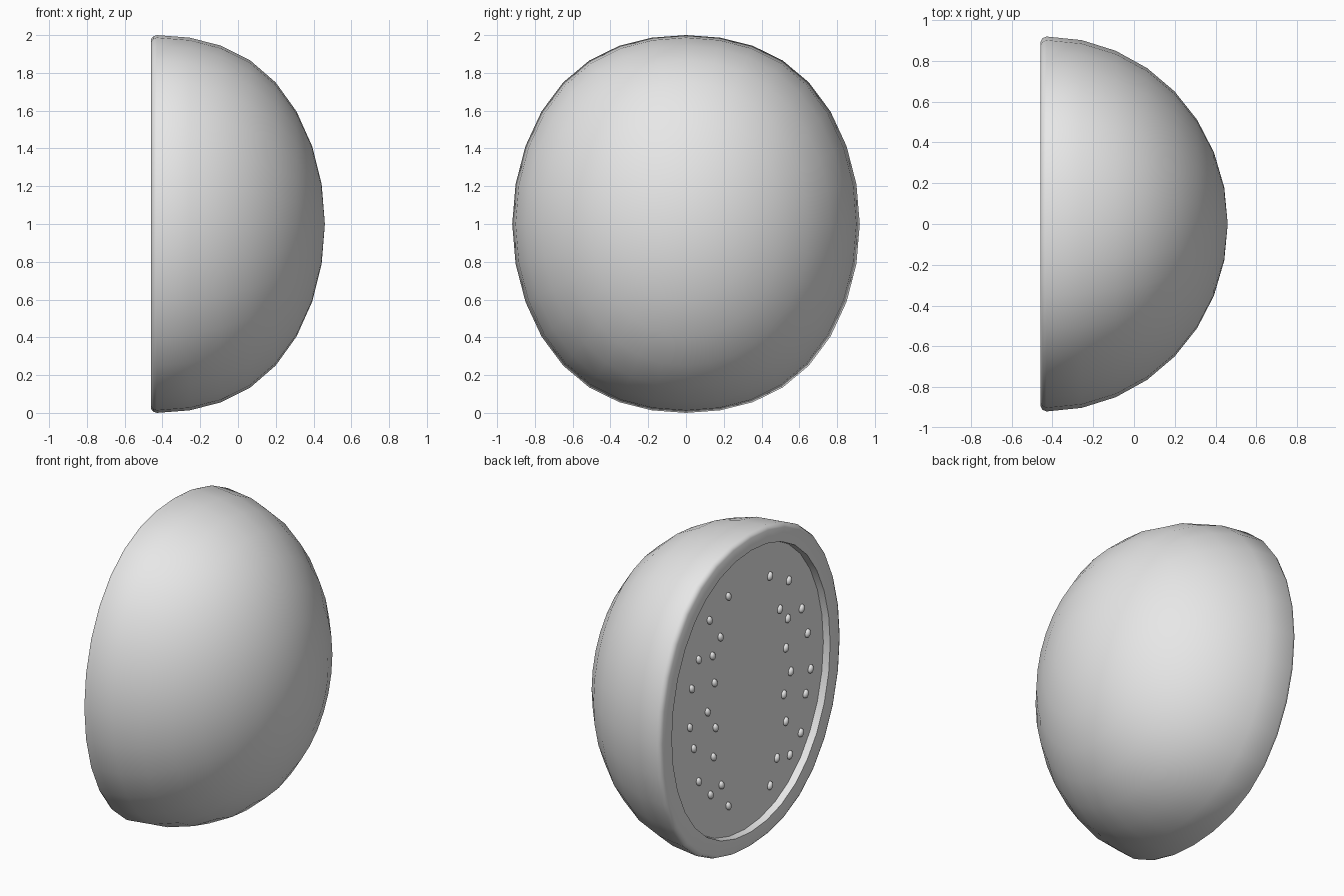
import bpy
import bmesh
from math import sin, cos, pi, radians
from mathutils import Matrix, Vector

cube = bpy.data.objects.get("Cube")
if cube:
    bpy.data.objects.remove(cube, do_unlink=True)

SEGMENTS = 32
HALF_WIDTH = 0.92
DEPTH = 0.89
RIM_X = -0.43
FLOOR_X = -0.415


def make_material(name, colour):
    mat = bpy.data.materials.new(name)
    mat.use_nodes = True
    mat.diffuse_color = colour
    mat.node_tree.nodes["Principled BSDF"].inputs["Base Color"].default_value = colour
    return mat


def finish(bm, name, mat, angle):
    bmesh.ops.recalc_face_normals(bm, faces=bm.faces)
    mesh = bpy.data.meshes.new(name)
    bm.to_mesh(mesh)
    bm.free()
    mesh.materials.append(mat)
    obj = bpy.data.objects.new(name, mesh)
    bpy.context.collection.objects.link(obj)
    bpy.ops.object.select_all(action="DESELECT")
    obj.select_set(True)
    bpy.context.view_layer.objects.active = obj
    bpy.ops.object.shade_smooth_by_angle(angle=radians(angle))
    return obj


def section_point(x, scale, angle):
    """Point on an oval section, slightly fuller toward its top and bottom."""
    s = scale * sin(angle)
    return Vector((x, HALF_WIDTH * scale * cos(angle), 1 + s * (1.08 - 0.08 * s ** 4)))


grey = make_material("plain grey", (0.8, 0.8, 0.8, 1))

# Halved fruit: round rind, rounded rim and recessed cut face
steps = SEGMENTS // 4
rings = [(RIM_X + DEPTH * sin(i * pi / 2 / steps), cos(i * pi / 2 / steps))
         for i in reversed(range(steps))]
rings += [(-0.45, 0.99), (-0.46, 0.97), (-0.46, 0.87), (FLOOR_X, 0.865)]

bm = bmesh.new()
loops = [[bm.verts.new(section_point(x, scale, 2 * pi * k / SEGMENTS))
          for k in range(SEGMENTS)] for x, scale in rings]
tip = bm.verts.new((RIM_X + DEPTH, 0, 1))
for k in range(SEGMENTS):
    n = (k + 1) % SEGMENTS
    bm.faces.new((tip, loops[0][k], loops[0][n]))
    for a, b in zip(loops, loops[1:]):
        bm.faces.new((a[k], b[k], b[n], a[n]))
bm.faces.new(loops[-1])
finish(bm, "fruit_half", grey, 50)

# Seeds scattered in two bands on the cut face: offsets across and up
seed_spots = [
    (-.25, .63), (-.44, .53), (-.35, .38), (-.57, .30), (-.43, .29), (-.63, .12),
    (-.41, .11), (-.46, -.06), (-.66, -.12), (-.39, -.18), (-.61, -.26),
    (-.41, -.36), (-.56, -.49), (-.32, -.56), (-.45, -.59), (-.25, -.71),
    (.17, .66), (.36, .58), (.25, .43), (.47, .37), (.33, .34), (.31, .16),
    (.54, .21), (.38, 0), (.56, -.03), (.30, -.13), (.52, -.18), (.32, -.31),
    (.47, -.41), (.24, -.52), (.35, -.54), (.17, -.68),
]
bm = bmesh.new()
for y, z in seed_spots:
    tilt = Matrix.Rotation(-0.3 * y / abs(y), 4, "X")
    place = Matrix.Translation((FLOOR_X - 0.004, y, 1 + z))
    size = Matrix.Diagonal((0.018, 0.02, 0.027, 1))
    bmesh.ops.create_uvsphere(bm, u_segments=12, v_segments=8, radius=1,
                              matrix=place @ tilt @ size)
finish(bm, "seeds", grey, 60)
